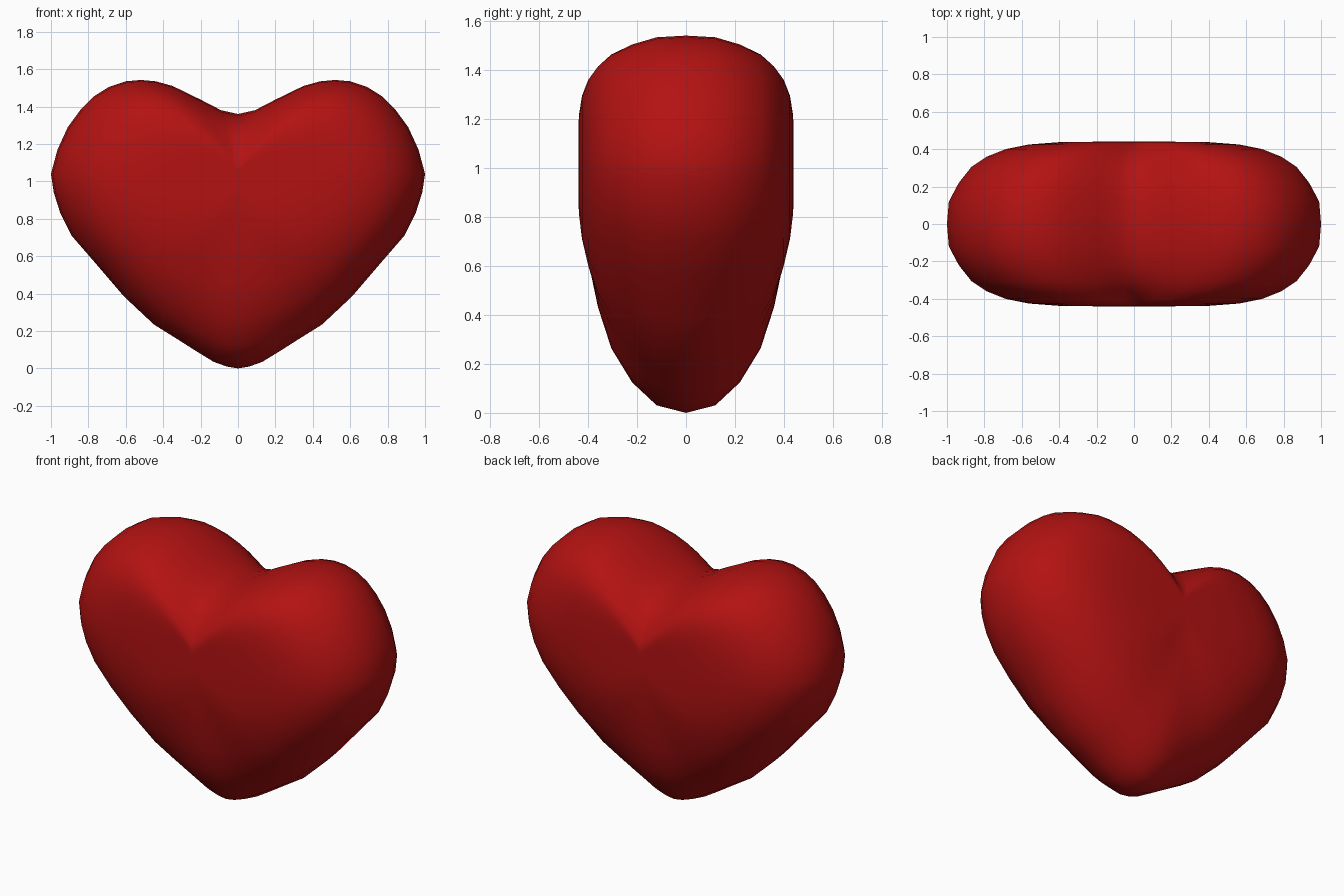
import bpy, bmesh, math

if "Cube" in bpy.data.objects:
    bpy.data.objects.remove(bpy.data.objects["Cube"])

# Right half of the heart outline (x, z), from the notch round to the tip
HALF = [(0, 1.36), (.09, 1.38), (.2, 1.437), (.35, 1.51), (.44, 1.535), (.52, 1.542),
        (.6, 1.535), (.69, 1.505), (.77, 1.455), (.84, 1.385), (.91, 1.29), (.965, 1.17),
        (1.0, 1.04), (.985, .94), (.95, .83), (.89, .71), (.76, .56), (.61, .385),
        (.45, .235), (.33, .16), (.22, .09), (.13, .035), (.06, .01), (0, 0)]
OUTLINE = HALF + [(-x, z) for x, z in HALF[-2:0:-1]]
CENTRE_Z = 1.03

# Rounding: half depth, scale on the lobes, scale at the tip and notch
ROWS = [(0, 1, 1), (.12, .99, .97), (.22, .947, .89), (.305, .878, .75), (.36, .795, .585),
        (.40, .695, .39), (.425, .575, .24), (.438, .40, .13), (.44, .2, .06)]


def ring(bm, side, row):
    depth, lobe, tip = row
    verts = []
    for x, z in OUTLINE:
        dz = z - CENTRE_Z
        w = (abs(dz) / math.hypot(x, dz)) ** 5
        s = lobe + (tip - lobe) * w
        verts.append(bm.verts.new((x * s, side * depth, CENTRE_Z + dz * s)))
    return verts


# Heart body: rings shrinking from the rim to the front and back faces
bm = bmesh.new()
rim = ring(bm, 1, ROWS[0])
n = len(rim)
for side in (-1, 1):
    previous = rim
    for row in ROWS[1:]:
        current = ring(bm, side, row)
        for i in range(n):
            j = (i + 1) % n
            bm.faces.new((previous[i], previous[j], current[j], current[i]))
        previous = current
    pole = bm.verts.new((0, side * .44, CENTRE_Z))
    for i in range(n):
        bm.faces.new((previous[i], previous[(i + 1) % n], pole))

# Even out the surface away from the rim
inner = [v for v in bm.verts if abs(v.co.y) > .2]
for _ in range(2):
    bmesh.ops.smooth_vert(bm, verts=inner, factor=.3, use_axis_x=True, use_axis_z=True)
bmesh.ops.recalc_face_normals(bm, faces=bm.faces)
for f in bm.faces:
    f.smooth = True
mesh = bpy.data.meshes.new("heart")
bm.to_mesh(mesh)
bm.free()
heart = bpy.data.objects.new("heart", mesh)
bpy.context.collection.objects.link(heart)

red = bpy.data.materials.new("red")
red.diffuse_color = (.45, .006, .006, 1)
red.use_nodes = True
red.node_tree.nodes["Principled BSDF"].inputs["Base Color"].default_value = red.diffuse_color
mesh.materials.append(red)
